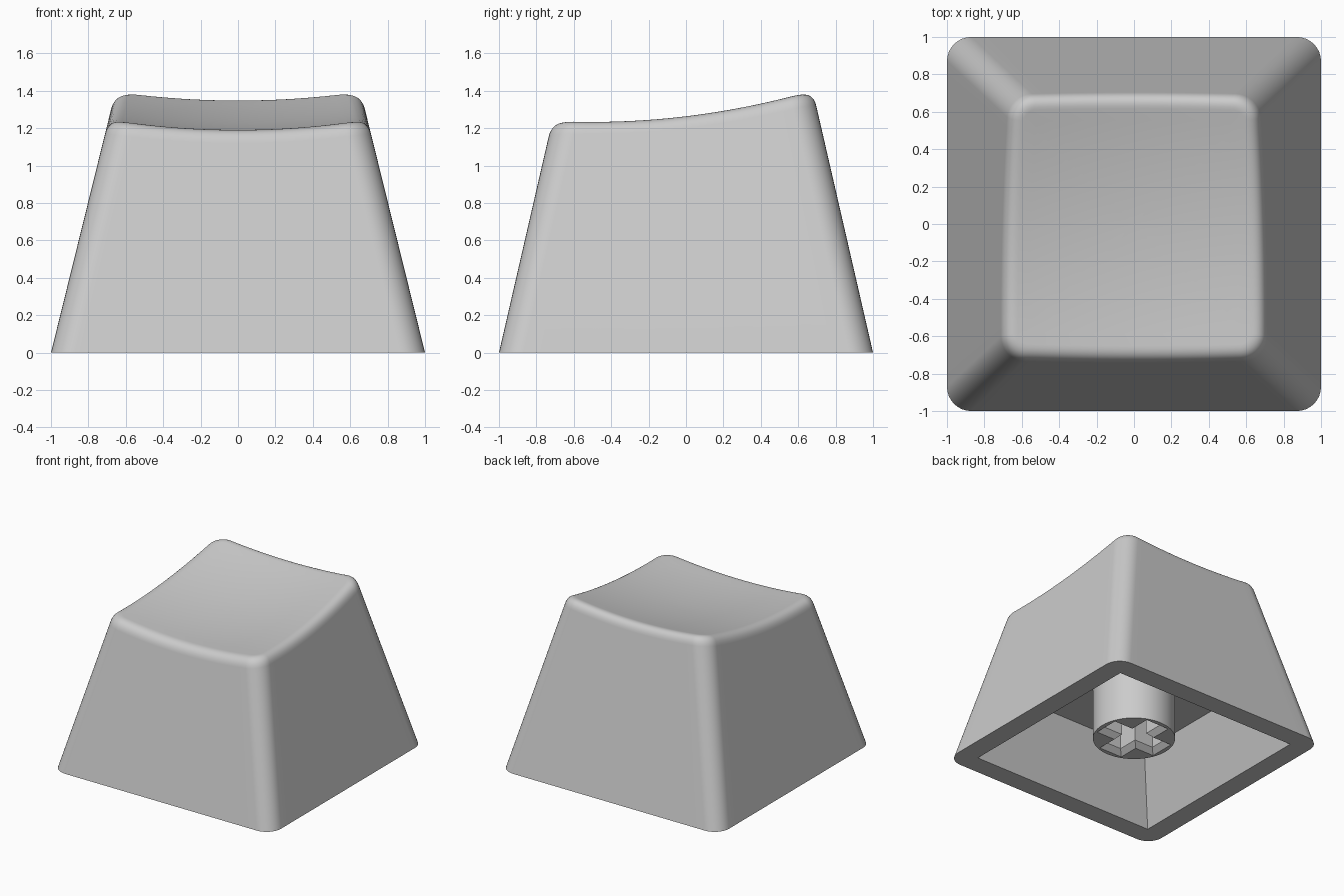
import bpy
import bmesh
import math
from mathutils import Vector

cube = bpy.data.objects.get("Cube")
if cube:
    bpy.data.objects.remove(cube, do_unlink=True)

grey = bpy.data.materials.new("light_grey_plastic")
grey.use_nodes = True
colour = (0.6, 0.6, 0.6, 1)
grey.diffuse_color = colour
grey.node_tree.nodes["Principled BSDF"].inputs["Base Color"].default_value = colour

CORNER = 0.13            # plan corner radius
WALL = 0.165             # shell thickness at the bottom
CEILING = 0.52           # height of the hollow
OUTER = (0.247, 0.23)    # wall taper in x and y
HOLLOW = (0.38, 0.38)    # taper of the hollow
FILLET = 0.075           # size of the rounded top rim
ARC, SIDE = 8, 20        # segments per corner and per side


def dish(x, y):
    """Height of the scooped top."""
    return 1.188 + 0.115 * x * x + 0.125 * (y + 0.5) ** 2


def plan_samples():
    """Corner-arc centre (as a sign pair) and outward normal, counterclockwise."""
    samples = []
    signs = [(1, 1), (-1, 1), (-1, -1), (1, -1)]
    for i, (u, v) in enumerate(signs):
        for j in range(ARC + 1):
            a = math.pi / 2 * (i + j / ARC)
            samples.append((u, v, math.cos(a), math.sin(a)))
        un, vn = signs[(i + 1) % 4]
        a = math.pi / 2 * (i + 1)
        for j in range(1, SIDE):
            t = j / SIDE
            samples.append((u + (un - u) * t, v + (vn - v) * t, math.cos(a), math.sin(a)))
    return samples


def wall_point(s, z, inset=0.0, taper=OUTER):
    """Point on a tapered wall, moved inwards by inset."""
    u, v, nx, ny = s
    r = max(CORNER - inset, 0)
    hx = 1 - taper[0] * z - inset - r
    hy = 1 - taper[1] * z - inset - r
    return Vector((u * hx + nx * r, v * hy + ny * r, z))


def top_point(s, inset=0.0):
    """Point where the inset wall meets the dish."""
    z = 1.25
    for _ in range(10):
        p = wall_point(s, z, inset)
        z = dish(p.x, p.y)
    return wall_point(s, z, inset)


def bridge(bm, loops):
    """Join successive vertex loops with quads."""
    n = len(loops[0])
    for a, b in zip(loops, loops[1:]):
        for i in range(n):
            j = (i + 1) % n
            bm.faces.new((a[i], a[j], b[j], b[i]))


def make_object(name, bm):
    bmesh.ops.remove_doubles(bm, verts=bm.verts, dist=0.0001)
    bmesh.ops.recalc_face_normals(bm, faces=bm.faces)
    mesh = bpy.data.meshes.new(name)
    bm.to_mesh(mesh)
    bm.free()
    mesh.materials.append(grey)
    obj = bpy.data.objects.new(name, mesh)
    bpy.context.collection.objects.link(obj)
    return obj


def smooth(obj):
    bpy.ops.object.select_all(action="DESELECT")
    obj.select_set(True)
    bpy.context.view_layer.objects.active = obj
    bpy.ops.object.shade_smooth_by_angle(angle=math.radians(35))
    obj.modifiers.new("flat_walls", "WEIGHTED_NORMAL").keep_sharp = True


# Shell: hollow, bottom rim, outer wall, rounded rim and dished top in one loft
samples = plan_samples()
rings = [[wall_point(s, CEILING, WALL, HOLLOW) for s in samples],
         [wall_point(s, 0, WALL, HOLLOW) for s in samples],
         [wall_point(s, 0) for s in samples]]
edges = [top_point(s) for s in samples]
lower = [wall_point(s, e.z - FILLET) for s, e in zip(samples, edges)]
inner = [top_point(s, FILLET) for s in samples]
for k in range(9):
    t = k / 8
    rings.append([a * (1 - t) ** 2 + b * 2 * t * (1 - t) + c * t * t
                  for a, b, c in zip(lower, edges, inner)])
for k in range(1, 10):
    f = 1 - k / 10
    rings.append([Vector((p.x * f, p.y * f, dish(p.x * f, p.y * f))) for p in inner])

bm = bmesh.new()
loops = [[bm.verts.new(p) for p in ring] for ring in rings]
bridge(bm, loops)
bm.faces.new(loops[0])
centre = bm.verts.new((0, 0, dish(0, 0)))
for i, vert in enumerate(loops[-1]):
    bm.faces.new((loops[-1][i - 1], vert, centre))
smooth(make_object("keycap_shell", bm))


def stack(name, levels):
    """Closed solid through plan outlines given as (outline, height)."""
    bm = bmesh.new()
    loops = [[bm.verts.new((x, y, z)) for x, y in outline] for outline, z in levels]
    bridge(bm, loops)
    bm.faces.new(loops[0])
    bm.faces.new(loops[-1])
    return make_object(name, bm)


def cross(arm, half):
    """Plus-shaped outline."""
    points = []
    for c, s in ((1, 0), (0, 1), (-1, 0), (0, -1)):
        for x, y in ((arm, -half), (arm, half), (half, half)):
            points.append((x * c - y * s, x * s + y * c))
    return points


# Stem under the ceiling
STEM_RADIUS, STEM_BOTTOM = 0.31, 0.11
angles = [math.tau * i / 64 for i in range(64)]
circle = [(STEM_RADIUS * math.cos(a), STEM_RADIUS * math.sin(a)) for a in angles]
stem = stack("stem", [(circle, STEM_BOTTOM), (circle, CEILING + 0.03)])

# Cross-shaped socket with a chamfered mouth
mouth, bore = cross(0.275, 0.105), cross(0.235, 0.065)
cutter = stack("socket_cutter", [(mouth, STEM_BOTTOM - 0.05), (mouth, STEM_BOTTOM),
                                 (bore, STEM_BOTTOM + 0.04), (bore, CEILING - 0.02)])
cutter.hide_render = True
cutter.hide_viewport = True

cut = stem.modifiers.new("socket", "BOOLEAN")
cut.operation = "DIFFERENCE"
cut.solver = "EXACT"
cut.object = cutter
smooth(stem)
